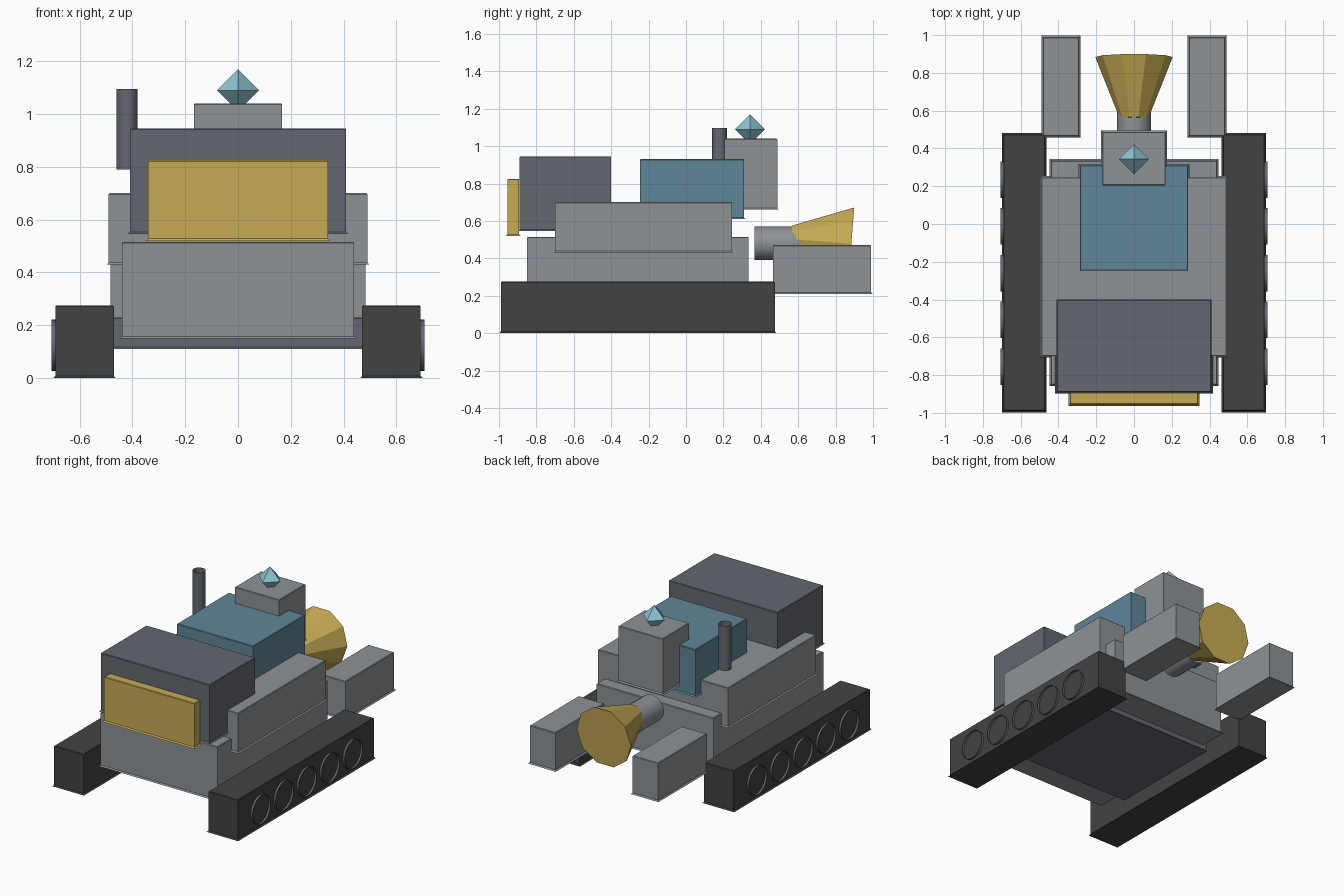
import bpy, bmesh
from math import radians
from mathutils import Matrix, Vector

if "Cube" in bpy.data.objects:
    bpy.data.objects.remove(bpy.data.objects["Cube"], do_unlink=True)


def material(name, *rgb):
    m = bpy.data.materials.new(name)
    m.use_nodes = True
    m.diffuse_color = (*rgb, 1)
    m.node_tree.nodes["Principled BSDF"].inputs["Base Color"].default_value = (*rgb, 1)
    return m


LIGHT = material("light grey", 0.27, 0.29, 0.305)
SLATE = material("slate grey", 0.125, 0.138, 0.162)
RUBBER = material("dark rubber", 0.055, 0.055, 0.055)
GOLD = material("brass yellow", 0.57, 0.41, 0.09)
BLUE = material("steel blue", 0.115, 0.24, 0.315)
CRYSTAL = material("pale cyan", 0.26, 0.56, 0.65)


def finish(name, bm, mat):
    bmesh.ops.recalc_face_normals(bm, faces=bm.faces)
    mesh = bpy.data.meshes.new(name)
    bm.to_mesh(mesh)
    bm.free()
    mesh.materials.append(mat)
    obj = bpy.data.objects.new(name, mesh)
    bpy.context.collection.objects.link(obj)
    return obj


def block(name, mat, xs, ys, zs, lip=0.008):
    """Box with a thin flared foot and a small chamfer around the top."""
    bm = bmesh.new()
    rings = []
    for grow, z in ((lip, zs[0]), (0, zs[0] + lip), (0, zs[1] - lip / 2), (-lip / 2, zs[1])):
        x0, x1, y0, y1 = xs[0] - grow, xs[1] + grow, ys[0] - grow, ys[1] + grow
        rings.append([bm.verts.new((x, y, z))
                      for x, y in ((x0, y0), (x1, y0), (x1, y1), (x0, y1))])
    for a, b in zip(rings, rings[1:]):
        for i in range(4):
            j = (i + 1) % 4
            bm.faces.new((a[i], a[j], b[j], b[i]))
    bm.faces.new(rings[0])
    bm.faces.new(rings[-1])
    return finish(name, bm, mat)


def centred(name, mat, half, ys, zs):
    return block(name, mat, (-half, half), ys, zs)


def tube(name, mat, centre, radii, length, sides, turn=Matrix(), caps=False):
    bm = bmesh.new()
    bmesh.ops.create_cone(bm, segments=sides, radius1=radii[0], radius2=radii[1],
                          depth=length, cap_ends=caps,
                          matrix=Matrix.Translation(Vector(centre)) @ turn)
    return finish(name, bm, mat)


def smooth(obj):
    for p in obj.data.polygons:
        p.use_smooth = True


# Hull
centred("underplate", SLATE, 0.47, (-0.65, 0.15), (0.11, 0.23))
centred("chassis", LIGHT, 0.44, (-0.85, 0.335), (0.15, 0.515))
centred("deck", LIGHT, 0.49, (-0.70, 0.247), (0.43, 0.70))
centred("engine_housing", SLATE, 0.41, (-0.89, -0.40), (0.545, 0.945))
centred("front_grille", GOLD, 0.34, (-0.955, -0.892), (0.52, 0.825))
centred("cabin", BLUE, 0.287, (-0.247, 0.31), (0.61, 0.93))
centred("rear_tower", LIGHT, 0.167, (0.205, 0.488), (0.66, 1.04))

# Tracks, wheel rims and rear arms
for side, s in (("left", 1), ("right", -1)):
    block(side + "_track", RUBBER, sorted((s * 0.47, s * 0.692)), (-0.99, 0.475), (0, 0.275))
    block(side + "_rear_arm", LIGHT, sorted((s * 0.29, s * 0.483)), (0.465, 0.99), (0.21, 0.47))
    for i in range(5):
        smooth(tube(f"{side}_wheel_{i + 1}", SLATE, (s * 0.68, -0.755 + i * 0.2475, 0.124),
                    (0.097, 0.097), 0.054, 32, Matrix.Rotation(radians(90), 4, "Y")))

# Exhaust pipe
smooth(tube("exhaust_pipe", SLATE, (-0.42, 0.18, 0.943), (0.04, 0.04), 0.305, 16))

# Rear nozzle: open barrel and faceted horn
smooth(tube("nozzle_barrel", LIGHT, (0, 0.485, 0.48), (0.09, 0.09), 0.24, 16,
            Matrix.Rotation(radians(-90), 4, "X")))
tube("nozzle_horn", GOLD, (0, 0.722, 0.49), (0.076, 0.205), 0.325, 10,
     Matrix.Rotation(radians(-94.5), 4, "X") @ Matrix.Rotation(radians(18), 4, "Z"), True)

# Crystal beacon
bm = bmesh.new()
r = 0.08
tips = [bm.verts.new((0, 0.343, 1.09 + z)) for z in (r, -r)]
belt = [bm.verts.new((x, 0.343 + y, 1.09)) for x, y in ((r, 0), (0, r), (-r, 0), (0, -r))]
for tip in tips:
    for i in range(4):
        bm.faces.new((tip, belt[i], belt[(i + 1) % 4]))
finish("crystal_beacon", bm, CRYSTAL)
